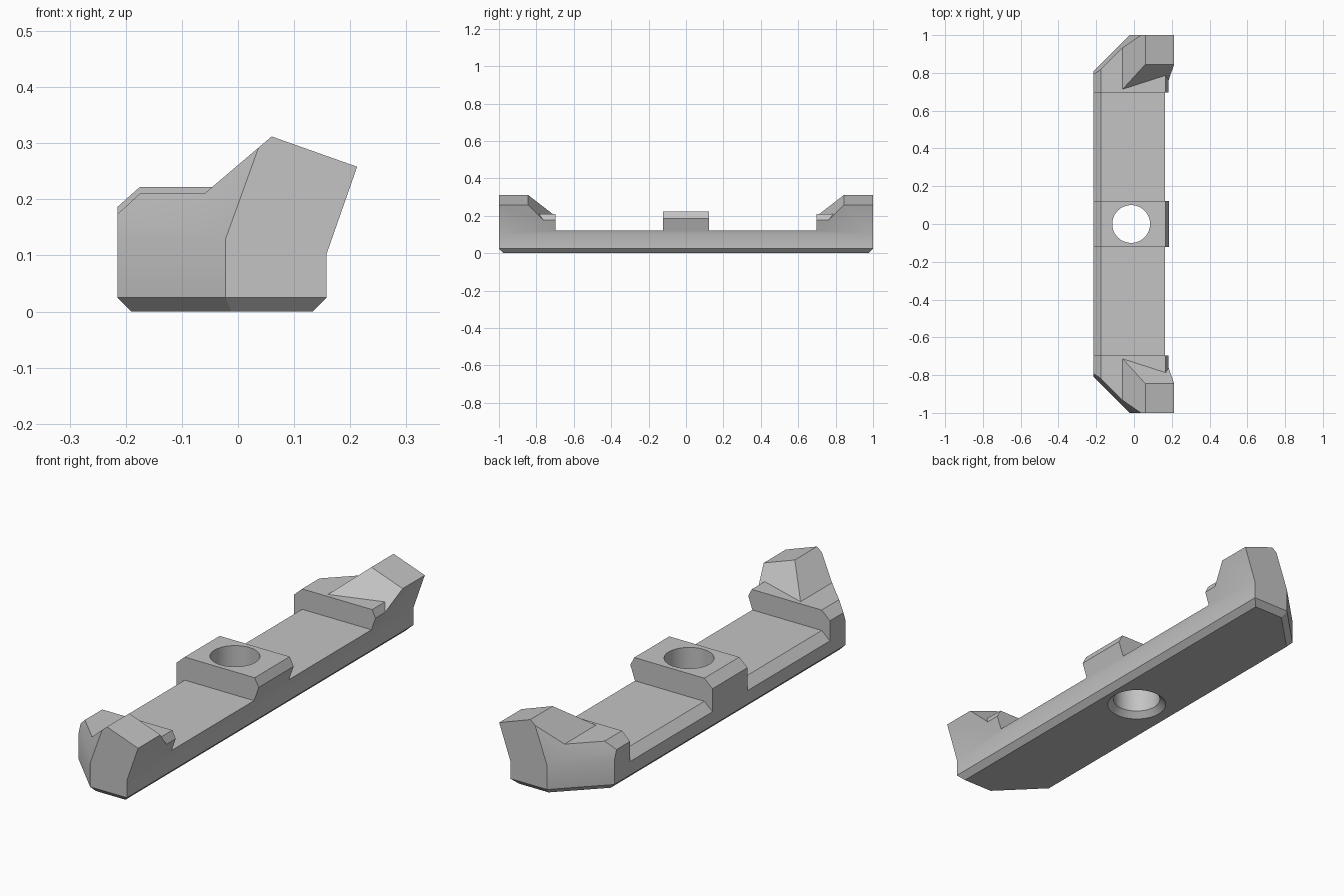
import bpy, bmesh, math
from mathutils import Vector

if "Cube" in bpy.data.objects:
    bpy.data.objects.remove(bpy.data.objects["Cube"], do_unlink=True)

grey = bpy.data.materials.new("plain grey")
grey.use_nodes = True
COLOUR = (0.55, 0.55, 0.55, 1)
grey.diffuse_color = COLOUR
grey.node_tree.nodes["Principled BSDF"].inputs["Base Color"].default_value = COLOUR


def make_object(name, bm):
    bmesh.ops.recalc_face_normals(bm, faces=bm.faces[:])
    mesh = bpy.data.meshes.new(name)
    bm.to_mesh(mesh)
    bm.free()
    mesh.materials.append(grey)
    obj = bpy.data.objects.new(name, mesh)
    bpy.context.collection.objects.link(obj)
    return obj


def trim(bm, point, normal):
    """Cut off everything on the normal side of a plane and close the cut."""
    geom = bm.verts[:] + bm.edges[:] + bm.faces[:]
    cut = bmesh.ops.bisect_plane(bm, geom=geom, plane_co=point,
                                 plane_no=Vector(normal).normalized(), clear_outer=True)
    edges = [e for e in cut["geom_cut"] if isinstance(e, bmesh.types.BMEdge)]
    bmesh.ops.contextual_create(bm, geom=edges)


def prism(profile, y0, y1):
    """Extrude an x-z profile along y."""
    bm = bmesh.new()
    face = bm.faces.new([bm.verts.new((x, y0, z)) for x, z in profile])
    ext = bmesh.ops.extrude_face_region(bm, geom=[face])
    moved = [v for v in ext["geom"] if isinstance(v, bmesh.types.BMVert)]
    bmesh.ops.translate(bm, vec=(0, y1 - y0, 0), verts=moved)
    bmesh.ops.recalc_face_normals(bm, faces=bm.faces[:])
    return bm


def above(lower_line):
    """Close a lower outline into a cutter profile reaching over the part."""
    return lower_line + [(0.5, 0.6), (-0.26, 0.6)]


def carve(target, bm):
    cutter = make_object("cutter", bm)
    cutter.hide_render = True
    mod = target.modifiers.new("carve", "BOOLEAN")
    mod.operation = "DIFFERENCE"
    mod.solver = "EXACT"
    mod.object = cutter
    bpy.context.view_layer.objects.active = target
    bpy.ops.object.modifier_apply(modifier=mod.name)
    bpy.data.objects.remove(cutter, do_unlink=True)


# Long bar with a chamfered bottom and an outward leaning side
bar = prism([(-0.19, 0), (-0.215, 0.025), (-0.215, 0.4), (0.262, 0.4),
             (0.158, 0.103), (0.158, 0.025), (0.133, 0)], -1, 1)
r = math.sqrt(0.5)
for s in (-1, 1):
    trim(bar, (-0.022, s, 0.13), (-1, s, 0))           # corner cut
    trim(bar, (-0.022, s, 0.13), (-1, s, 0.362))       # leaning upper corner
    trim(bar, (0, s, 0.025), (0, s, -1))               # end bottom chamfer
    trim(bar, (-0.022, s, 0.025), (-r, s * r, -1))     # corner bottom chamfer
body = make_object("clamp_bar", bar)

# Top of the middle pad
carve(body, prism(above([(-0.26, 0.146), (-0.175, 0.222), (0.167, 0.222),
                         (0.22, 0.12), (0.5, 0.12)]), -0.4, 0.4))

end_top = above([(-0.26, 0.132), (-0.175, 0.21), (-0.06, 0.21),
                 (0.06, 0.312), (0.5, 0.156)])
end_pad = above([(-0.26, 0.132), (-0.175, 0.21), (0.167, 0.21),
                 (0.216, 0.112), (0.5, 0.112)])
channel = above([(-0.26, 0.045), (-0.175, 0.12), (0.5, 0.12)])
for s in (-1, 1):
    # Roof of the end horn
    carve(body, prism(end_top, s * 0.35, s * 1.2))
    # Sloping inner face of the horn
    slope = prism(end_pad, s * 0.36, s * 1.1)
    trim(slope, (0.06, s * 0.845, 0.312), (-0.355, s * 1.1, -1))
    carve(body, slope)
    # Low channel between pads
    carve(body, prism(channel, s * 0.122, s * 0.697))

# Bolt hole with a countersink below
for r1, r2, z0, z1 in ((0.1, 0.1, -0.1, 0.4), (0.15, 0.1, -0.025, 0.025)):
    hole = bmesh.new()
    bmesh.ops.create_cone(hole, cap_ends=True, segments=64,
                          radius1=r1, radius2=r2, depth=z1 - z0)
    bmesh.ops.translate(hole, vec=(-0.015, 0, (z0 + z1) / 2), verts=hole.verts[:])
    carve(body, hole)

bpy.ops.object.select_all(action="DESELECT")
body.select_set(True)
bpy.context.view_layer.objects.active = body
bpy.ops.object.shade_smooth_by_angle(angle=math.radians(30))
